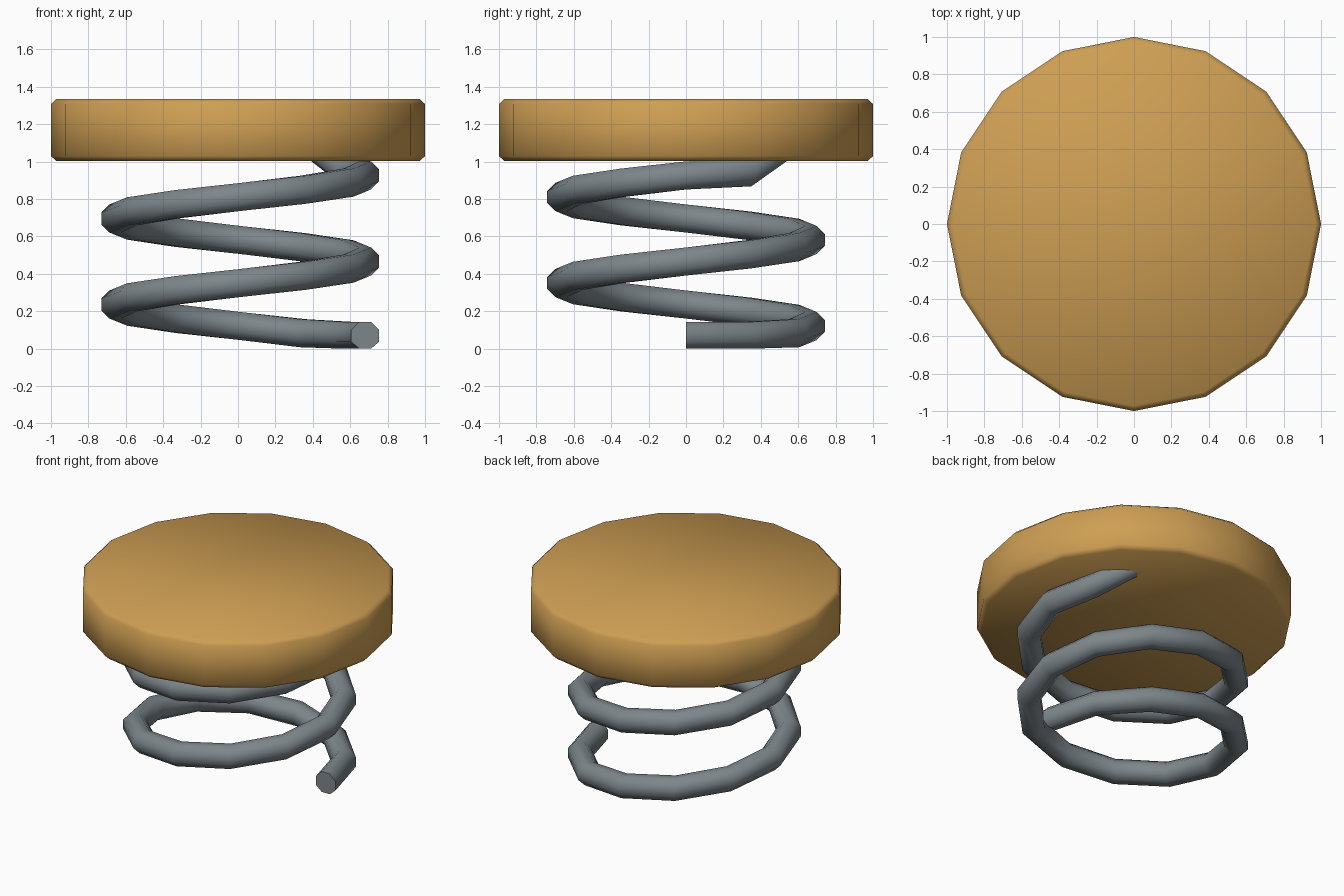
import bpy, bmesh, math
from math import sin, cos, pi

if "Cube" in bpy.data.objects:
    bpy.data.objects.remove(bpy.data.objects["Cube"])


def material(name, rgb):
    m = bpy.data.materials.new(name)
    m.diffuse_color = (*rgb, 1)
    m.use_nodes = True
    m.node_tree.nodes["Principled BSDF"].inputs["Base Color"].default_value = m.diffuse_color
    return m


def add_object(name, bm, mat):
    bmesh.ops.recalc_face_normals(bm, faces=bm.faces)
    for f in bm.faces:
        f.smooth = True
    mesh = bpy.data.meshes.new(name)
    bm.to_mesh(mesh)
    bm.free()
    mesh.materials.append(mat)
    ob = bpy.data.objects.new(name, mesh)
    bpy.context.collection.objects.link(ob)
    return ob


def loft(name, rings, mat):
    """Skin a list of closed point rings and cap both ends."""
    bm = bmesh.new()
    loops = [[bm.verts.new(p) for p in ring] for ring in rings]
    for a, b in zip(loops, loops[1:]):
        n = len(a)
        for i in range(n):
            j = (i + 1) % n
            bm.faces.new((a[i], a[j], b[j], b[i]))
    caps = [bm.faces.new(loops[0]), bm.faces.new(loops[-1])]
    ob = add_object(name, bm, mat)
    return ob


gold = material("gold", (0.62, 0.345, 0.088))
steel = material("steel grey", (0.205, 0.24, 0.258))

# Pad: sixteen-sided disc with a narrow chamfer
profile = [(0.972, 1.003), (1.0, 1.03), (1.0, 1.308), (0.972, 1.335)]
loft("top_pad", [[(r * cos(i * pi / 8), r * sin(i * pi / 8), z) for i in range(16)]
                 for r, z in profile], gold)

# Spring: octagonal tube, twelve steps per turn, ends bent to floor and pad
COIL, PITCH, OFFSET = 0.668, 0.46, 0.012
TUBE = 0.075 / cos(pi / 8)
STEPS = 26
rings = []
for s in range(STEPS + 1):
    a = s * pi / 6
    z = max(0.068, 0.006 + PITCH * s / 12)
    if s == STEPS - 1:
        z = 0.943
    if s == STEPS:
        z = 1.125
    ring = []
    for k in range(8):
        t = (k + 0.5) * pi / 4
        r = COIL + TUBE * cos(t)
        ring.append((OFFSET + r * cos(a), r * sin(a), max(0, z + TUBE * sin(t))))
    rings.append(ring)
spring = loft("coil_spring", rings, steel)

# Keep the cut end of the spring flat
for f in spring.data.polygons:
    if len(f.vertices) == 8:
        f.use_smooth = False
